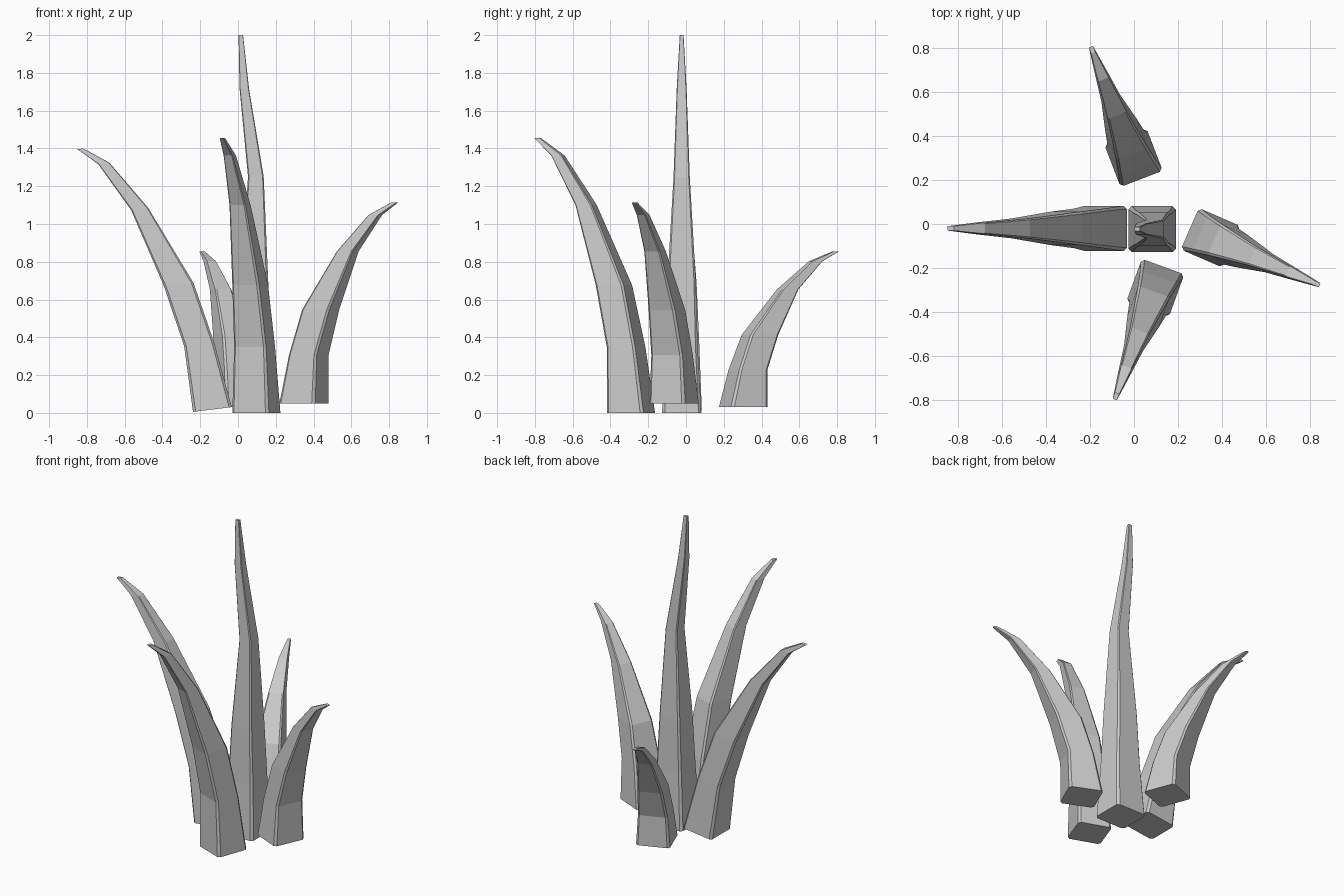
import bpy, bmesh
from math import radians
from mathutils import Matrix, Vector

if "Cube" in bpy.data.objects:
    bpy.data.objects.remove(bpy.data.objects["Cube"])

# Side profiles: (height, inner edge, outer edge, half width) for each ring
CURVED = [(0, -0.103, 0.104, 0.103), (0.35, -0.052, 0.108, 0.09),
          (0.677, 0.018, 0.175, 0.076), (1.10, 0.207, 0.299, 0.045),
          (1.363, 0.382, 0.442, 0.025), (1.455, 0.511, 0.542, 0.010)]
UPRIGHT = [(0, -0.108, 0.108, 0.104), (0.35, -0.085, 0.092, 0.085),
           (0.70, -0.068, 0.077, 0.075), (1.25, -0.030, 0.053, 0.043),
           (1.72, -0.075, -0.025, 0.026), (2.0, -0.080, -0.056, 0.010)]


def ring(z, inner, outer, w):
    """Rectangle with small chamfered corners."""
    mid, h = (inner + outer) / 2, (outer - inner) / 2
    c = 0.14 * min(h, w)
    pts = [(h, -w + c), (h, w - c), (h - c, w), (-h + c, w),
           (-h, w - c), (-h, -w + c), (-h + c, -w), (h - c, -w)]
    return [Vector((mid + x, y, z)) for x, y in pts]


def leaf(name, profile, base, angle, height=1.0, tilt=0):
    """Skin the rings, then lean and turn the leaf outward from its base."""
    mat = (Matrix.Translation(base) @ Matrix.Rotation(radians(angle), 4, 'Z')
           @ Matrix.Rotation(radians(tilt), 4, 'Y'))
    bm = bmesh.new()
    rings = []
    for z, inner, outer, w in profile:
        rings.append([bm.verts.new(mat @ p)
                      for p in ring(z * height, inner, outer, w)])
    for lo, hi in zip(rings, rings[1:]):
        for i in range(8):
            j = (i + 1) % 8
            bm.faces.new((lo[i], lo[j], hi[j], hi[i]))
    bm.faces.new(rings[0][::-1])
    bm.faces.new(rings[-1])
    bmesh.ops.recalc_face_normals(bm, faces=bm.faces)
    mesh = bpy.data.meshes.new(name)
    bm.to_mesh(mesh)
    bm.free()
    bpy.context.collection.objects.link(bpy.data.objects.new(name, mesh))


# Tall centre leaf and four leaves curving outward
leaf("centre_leaf", UPRIGHT, (0.083, -0.023, 0), 0)
leaf("left_leaf", CURVED, (-0.135, -0.02, 0.018), 180, tilt=7)
leaf("front_leaf", CURVED, (0.0975, -0.291, 0), 250)
leaf("right_leaf", CURVED, (0.349, -0.0625, 0.05), -23.5, height=0.732)
leaf("back_leaf", CURVED, (-0.002, 0.302, 0.03), 111, height=0.567)
